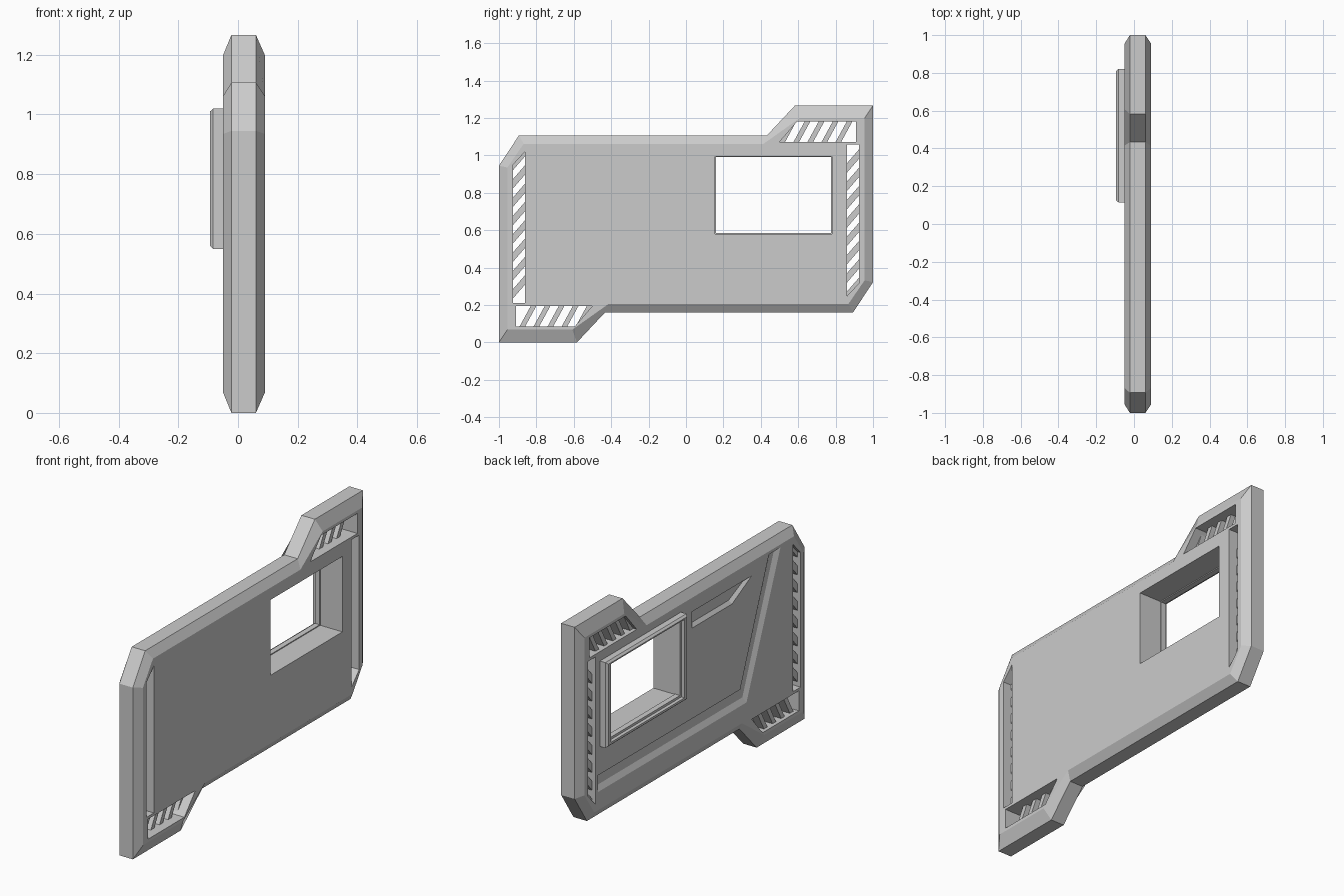
import bpy, bmesh

if "Cube" in bpy.data.objects:
    bpy.data.objects.remove(bpy.data.objects["Cube"])

H = 1.267  # total height


def turn(pts):
    """Half turn about the panel centre in the y-z plane."""
    return [(-y, H - z) for y, z in pts]


def loft(name, rings):
    """Closed solid through y-z outlines placed at successive x values."""
    bm = bmesh.new()
    loops = [[bm.verts.new((x, y, z)) for y, z in pts] for x, pts in rings]
    n = len(loops[0])
    for a, b in zip(loops, loops[1:]):
        for i in range(n):
            j = (i + 1) % n
            bm.faces.new((a[i], a[j], b[j], b[i]))
    bm.faces.new(loops[0])
    bm.faces.new(loops[-1])
    bmesh.ops.recalc_face_normals(bm, faces=bm.faces)
    me = bpy.data.meshes.new(name)
    bm.to_mesh(me)
    bm.free()
    ob = bpy.data.objects.new(name, me)
    bpy.context.collection.objects.link(ob)
    return ob


def cut(target, name, rings):
    """Subtract a hidden lofted cutter from the target."""
    c = loft(name, rings)
    c.hide_render = True
    c.hide_viewport = False
    c.display_type = 'WIRE'
    m = target.modifiers.new(name, 'BOOLEAN')
    m.operation = 'DIFFERENCE'
    m.solver = 'EXACT'
    m.object = c
    bpy.context.view_layer.objects.active = target
    bpy.ops.object.modifier_apply(modifier=m.name)
    bpy.data.objects.remove(c)


def rect(y0, y1, z0, z1, d=0.0):
    """Rectangle outline shrunk by d."""
    return [(y0 + d, z0 + d), (y1 - d, z0 + d), (y1 - d, z1 - d), (y0 + d, z1 - d)]


# Main panel: stepped outline with chamfered rim on both faces
half = [(-1, 0.945), (-1, 0), (-0.583, 0), (-0.433, 0.16), (0.893, 0.16)]
half_in = [(-0.955, 0.935), (-0.955, 0.068), (-0.608, 0.068), (-0.415, 0.205), (0.868, 0.205)]
outer = half + turn(half)
inner = half_in + turn(half_in)
panel = loft("panel", [(-0.05, inner), (-0.022, outer), (0.06, outer), (0.09, inner)])

# Window opening
win = (0.155, 0.78, 0.58, 0.995)
cut(panel, "window_cutter", [(-0.2, rect(*win)), (0.2, rect(*win))])

# Vent openings, repeated by a half turn
side_vent = [(-0.925, 0.21), (-0.86, 0.21), (-0.86, 1.02), (-0.925, 0.95)]
end_vent = [(-0.91, 0.085), (-0.595, 0.085), (-0.50, 0.195), (-0.91, 0.195)]
for v in (side_vent, end_vent, turn(side_vent), turn(end_vent)):
    cut(panel, "vent_cutter", [(-0.2, v), (0.2, v)])

# Sloped recesses on the back face
band = [(0.836, 0.305), (0.836, 0.397), (-0.40, 0.397), (-0.65, 1.045), (-0.75, 1.045), (-0.455, 0.305)]
band_floor = [(0.83, 0.335), (0.83, 0.39), (-0.405, 0.39), (-0.675, 1.04), (-0.715, 1.04), (-0.44, 0.335)]
patch = [(0.02, 0.895), (0.02, 0.985), (-0.50, 0.985), (-0.33, 0.895)]
patch_floor = [(0.015, 0.915), (0.015, 0.98), (-0.46, 0.98), (-0.32, 0.915)]
for top, floor in ((band, band_floor), (patch, patch_floor)):
    cut(panel, "recess_cutter", [(-0.07, top), (-0.05, top), (-0.035, floor)])

# Slanted slats inside the vents
slats = [[(-0.925, z), (-0.86, z + 0.075), (-0.86, z + 0.125), (-0.925, z + 0.05)]
         for z in [0.235 + 0.098 * i for i in range(8)] if z + 0.125 < 1.06]
slats += [[(y, 0.085), (y + 0.03, 0.085), (y + 0.09, 0.195), (y + 0.06, 0.195)]
          for y in [-0.89 + 0.075 * i for i in range(5)]]
for s in slats:
    for p in (s, turn(s)):
        loft("vent_slat", [(-0.03, p), (0.04, p)])

# Raised window frame with chamfered outer and inner edges
fr = (0.115, 0.82, 0.55, 1.02)
frame = loft("window_frame", [(-0.045, rect(*fr)), (-0.083, rect(*fr)), (-0.094, rect(*fr, 0.01))])
cut(frame, "frame_cutter", [(0.0, rect(*win, 0.005)), (-0.075, rect(*win, 0.005)),
                            (-0.075, rect(*win, -0.008)), (-0.12, rect(*win, -0.008))])
